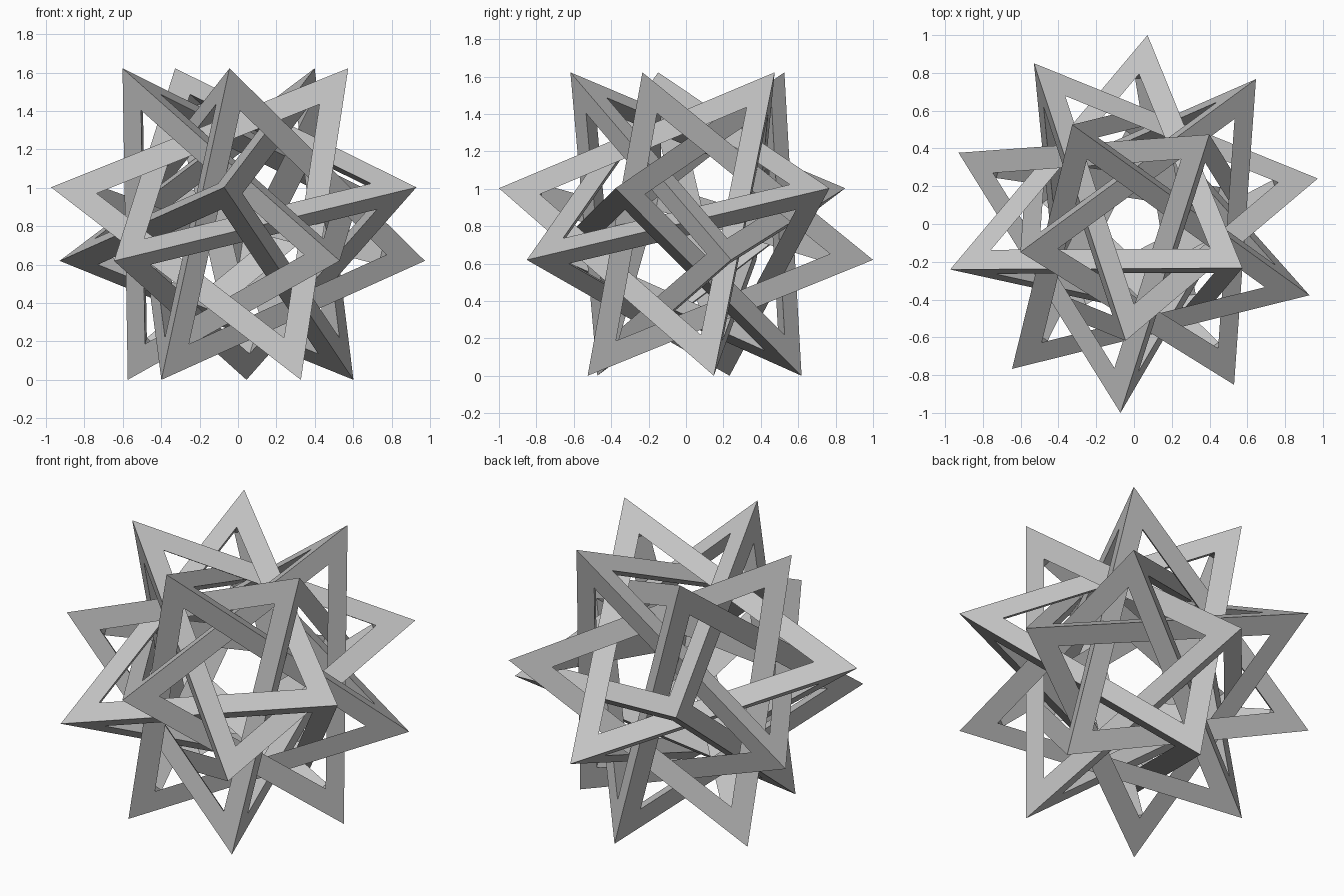
import bpy, bmesh, math
from itertools import combinations
from mathutils import Vector

cube = bpy.data.objects.get("Cube")
if cube:
    bpy.data.objects.remove(cube)

PHI = (1 + math.sqrt(5)) / 2
OUTER = 1.0026            # radius of the wide corner rings
START = -22.1             # angle of the first top corner
INSET = 0.25              # how far each window corner moves to the face centre
LIFT = OUTER * PHI / 2    # height of the common centre

grey = bpy.data.materials.new("plain_grey")
grey.use_nodes = True
colour = (0.55, 0.55, 0.55, 1)
grey.diffuse_color = colour
grey.node_tree.nodes["Principled BSDF"].inputs["Base Color"].default_value = colour


def ring_point(radius, degrees, z):
    a = math.radians(degrees)
    return Vector((radius * math.cos(a), radius * math.sin(a), z))


def tetra_corners(angle):
    """Top, upper, lower and bottom corner of one tetrahedron."""
    inner = OUTER / PHI
    step = OUTER * (PHI / 2 - 1 / PHI)
    return [ring_point(inner, angle, LIFT),
            ring_point(OUTER, angle - 144, step),
            ring_point(OUTER, angle + 108, -step),
            ring_point(inner, angle - 36, -LIFT)]


def tetra_frame(name, corners):
    bm = bmesh.new()
    tips = [bm.verts.new(c) for c in corners]
    # Window corners, keyed by the face (its opposite corner) and nearest tip
    window = {}
    for face in range(4):
        around = [i for i in range(4) if i != face]
        centre = sum((corners[i] for i in around), Vector()) / 3
        for i in around:
            window[face, i] = bm.verts.new(corners[i].lerp(centre, INSET))
    # Each strut has two outer strips and one flat inner side
    for i, j in combinations(range(4), 2):
        f, g = [k for k in range(4) if k not in (i, j)]
        for face in (f, g):
            bm.faces.new((tips[i], tips[j], window[face, j], window[face, i]))
        bm.faces.new((window[f, i], window[f, j], window[g, j], window[g, i]))
    # Small triangle inside each tip
    for i in range(4):
        bm.faces.new([window[f, i] for f in range(4) if f != i])
    bmesh.ops.recalc_face_normals(bm, faces=bm.faces)
    mesh = bpy.data.meshes.new(name)
    bm.to_mesh(mesh)
    bm.free()
    mesh.materials.append(grey)
    obj = bpy.data.objects.new(name, mesh)
    obj.location.z = LIFT
    bpy.context.collection.objects.link(obj)


# Five interlocked frames turned about the vertical axis
for n in range(5):
    tetra_frame(f"tetrahedron_frame_{n + 1}", tetra_corners(START + 72 * n))
